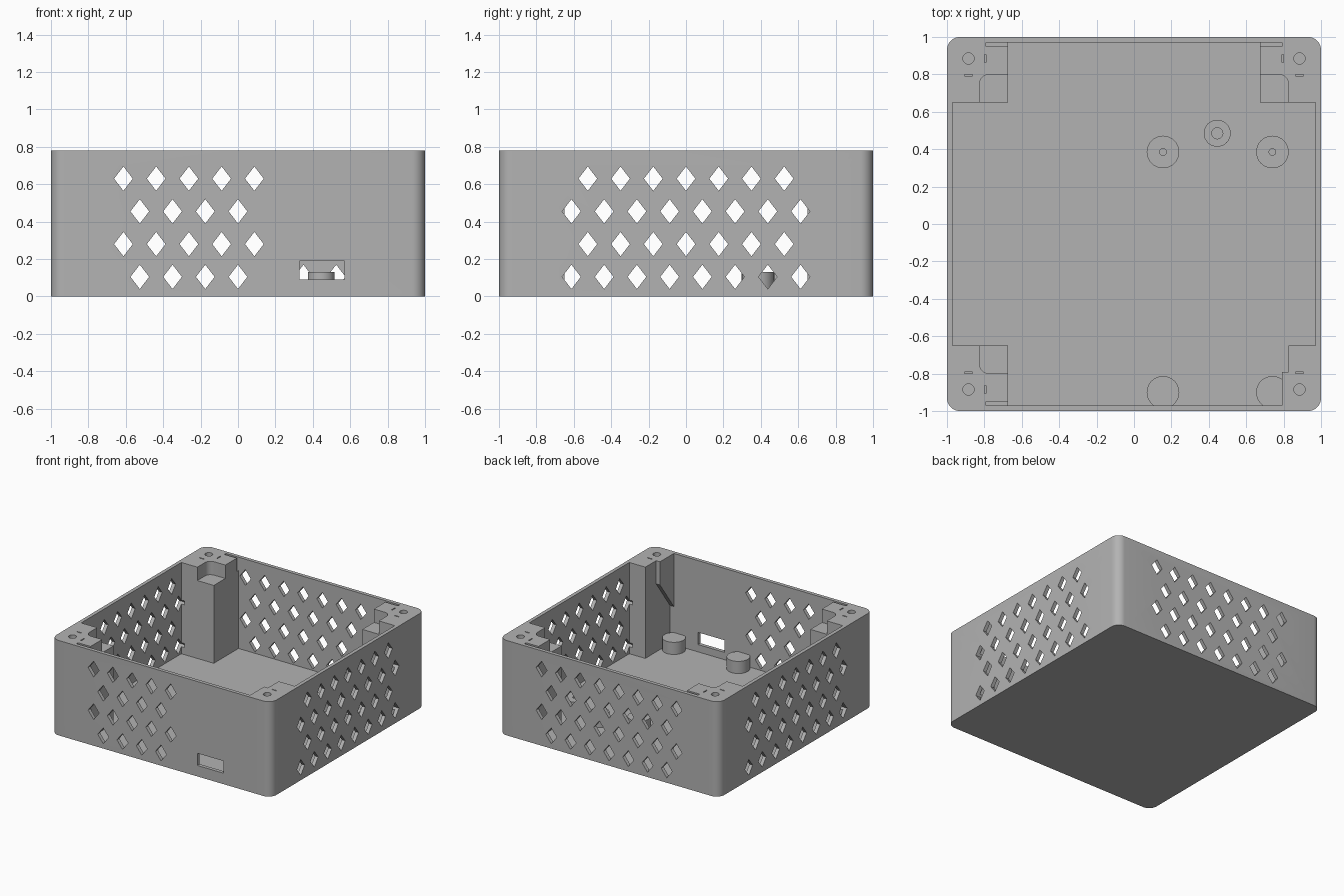
import bpy, bmesh, math

if "Cube" in bpy.data.objects:
    bpy.data.objects.remove(bpy.data.objects["Cube"], do_unlink=True)

H, WALL, FLOOR = 0.78, 0.97, 0.03

grey = bpy.data.materials.new("plain grey")
grey.use_nodes = True
grey.diffuse_color = (0.45, 0.45, 0.45, 1)
grey.node_tree.nodes["Principled BSDF"].inputs["Base Color"].default_value = (0.45, 0.45, 0.45, 1)


def prism(bm, pts, lo, hi, axis="z"):
    """Extrude a 2D outline between lo and hi along an axis."""
    def place(a, b, h):
        return {"z": (a, b, h), "y": (a, h, b), "x": (h, a, b)}[axis]
    low = [bm.verts.new(place(a, b, lo)) for a, b in pts]
    high = [bm.verts.new(place(a, b, hi)) for a, b in pts]
    n = len(pts)
    bm.faces.new(low)
    bm.faces.new(high)
    for i in range(n):
        j = (i + 1) % n
        bm.faces.new((low[i], low[j], high[j], high[i]))


def rect(a0, a1, b0, b1):
    return [(a0, b0), (a1, b0), (a1, b1), (a0, b1)]


def arc(cx, cy, r, start, sweep, n):
    return [(cx + r * math.cos(math.radians(start + sweep * i / n)),
             cy + r * math.sin(math.radians(start + sweep * i / n))) for i in range(n + 1)]


def circle(cx, cy, r, n=32):
    return arc(cx, cy, r, 0, 360, n)[:-1]


def make(name, bm):
    bmesh.ops.recalc_face_normals(bm, faces=bm.faces)
    me = bpy.data.meshes.new(name)
    bm.to_mesh(me)
    bm.free()
    me.materials.append(grey)
    ob = bpy.data.objects.new(name, me)
    bpy.context.collection.objects.link(ob)
    return ob


def activate(ob):
    bpy.ops.object.select_all(action="DESELECT")
    ob.select_set(True)
    bpy.context.view_layer.objects.active = ob


def cut(ob, bm):
    cutter = make("cutter", bm)
    cutter.hide_render = True
    mod = ob.modifiers.new("cut", "BOOLEAN")
    mod.operation, mod.solver, mod.object = "DIFFERENCE", "EXACT", cutter
    activate(ob)
    bpy.ops.object.modifier_apply(modifier=mod.name)
    bpy.data.objects.remove(cutter, do_unlink=True)


def smooth(ob):
    activate(ob)
    bpy.ops.object.shade_smooth_by_angle(angle=math.radians(30))


# Case: rounded block
R = 0.07
bm = bmesh.new()
outline = []
for k, (sx, sy) in enumerate([(1, 1), (-1, 1), (-1, -1), (1, -1)]):
    outline += arc(sx * (1 - R), sy * (1 - R), R, 90 * k, 90, 8)
prism(bm, outline, 0, H)
case = make("case", bm)

# Cavity, leaving a post in each corner
bm = bmesh.new()
P, Q = 0.675, 0.65
prism(bm, [(-WALL, -Q), (-P, -Q), (-P, -WALL), (0.825, -WALL), (0.825, -Q), (WALL, -Q),
           (WALL, Q), (P, Q), (P, WALL), (-P, WALL), (-P, Q), (-WALL, Q)], FLOOR, 1)
cut(case, bm)

# Pockets, lid slots, slits and screw holes in the post tops
bm = bmesh.new()
for sx, sy in [(1, 1), (-1, 1), (-1, -1), (1, -1)]:
    prism(bm, circle(sx * 0.885, sy * 0.885, 0.03, 24), 0.45, 1)
    slits = [(0.863, 0.907, 0.791, 0.799)]
    if (sx, sy) != (1, -1):
        slits += [(0.79, 0.798, 0.863, 0.907)]
        pocket = [(0.66, 0.64), (0.825, 0.64)] + arc(0.775, 0.75, 0.05, 0, 90, 6) + [(0.66, 0.8)]
        prism(bm, [(sx * a, sy * b) for a, b in pocket], 0.67, 1)
        prism(bm, [(sx * a, sy * b) for a, b in rect(0.66, 0.79, 0.95, WALL)], 0.67, 1)
    for s in slits:
        prism(bm, [(sx * a, sy * b) for a, b in rect(*s)], 0.6, 1)
cut(case, bm)

# Diamond vents in all four walls, and the port window in the front
STEP = 0.175
bm = bmesh.new()


def diamond(c, z, lo, hi, axis):
    prism(bm, [(c - 0.05, z), (c, z - 0.065), (c + 0.05, z), (c, z + 0.065)], lo, hi, axis)


for row in range(4):
    z = 0.105 + STEP * row
    seven = [STEP * (i - 3) for i in range(7)]
    eight = [STEP * (i - 3.5) for i in range(8)]
    side, back = (eight, seven) if row % 2 == 0 else (seven, eight)
    for c in side:
        diamond(c, z, 0.94, 1.05, "x")
        diamond(c, z, -1.05, -0.94, "x")
    for c in back:
        diamond(c, z, 0.94, 1.05, "y")
        if c < 0.1:
            diamond(c, z, -1.05, -0.94, "y")
prism(bm, rect(0.33, 0.57, 0.09, 0.19), -1.05, -0.94, "y")
cut(case, bm)
smooth(case)

# Tapered screw block on the front left post
bm = bmesh.new()
prism(bm, [(-0.79, H), (-0.79, 0.59), (-0.98, 0.33), (-0.98, H)], 0.79, 0.84, "x")
make("screw_block", bm)

# Standoffs on the floor: x, y, radius, hole radius
for name, x, y, r, hole in [("back_right_standoff", 0.155, 0.385, 0.087, 0.018),
                            ("back_left_standoff", 0.74, 0.385, 0.087, 0.018),
                            ("centre_standoff", 0.445, 0.485, 0.072, 0.03),
                            ("front_right_standoff", 0.155, -0.9, 0.087, 0),
                            ("front_left_standoff", 0.74, -0.9, 0.087, 0)]:
    bm = bmesh.new()
    prism(bm, circle(x, y, r), 0.01, 0.13)
    standoff = make(name, bm)
    if hole:
        bm = bmesh.new()
        prism(bm, circle(x, y, hole, 16), 0.04, 0.2)
        cut(standoff, bm)
    smooth(standoff)
